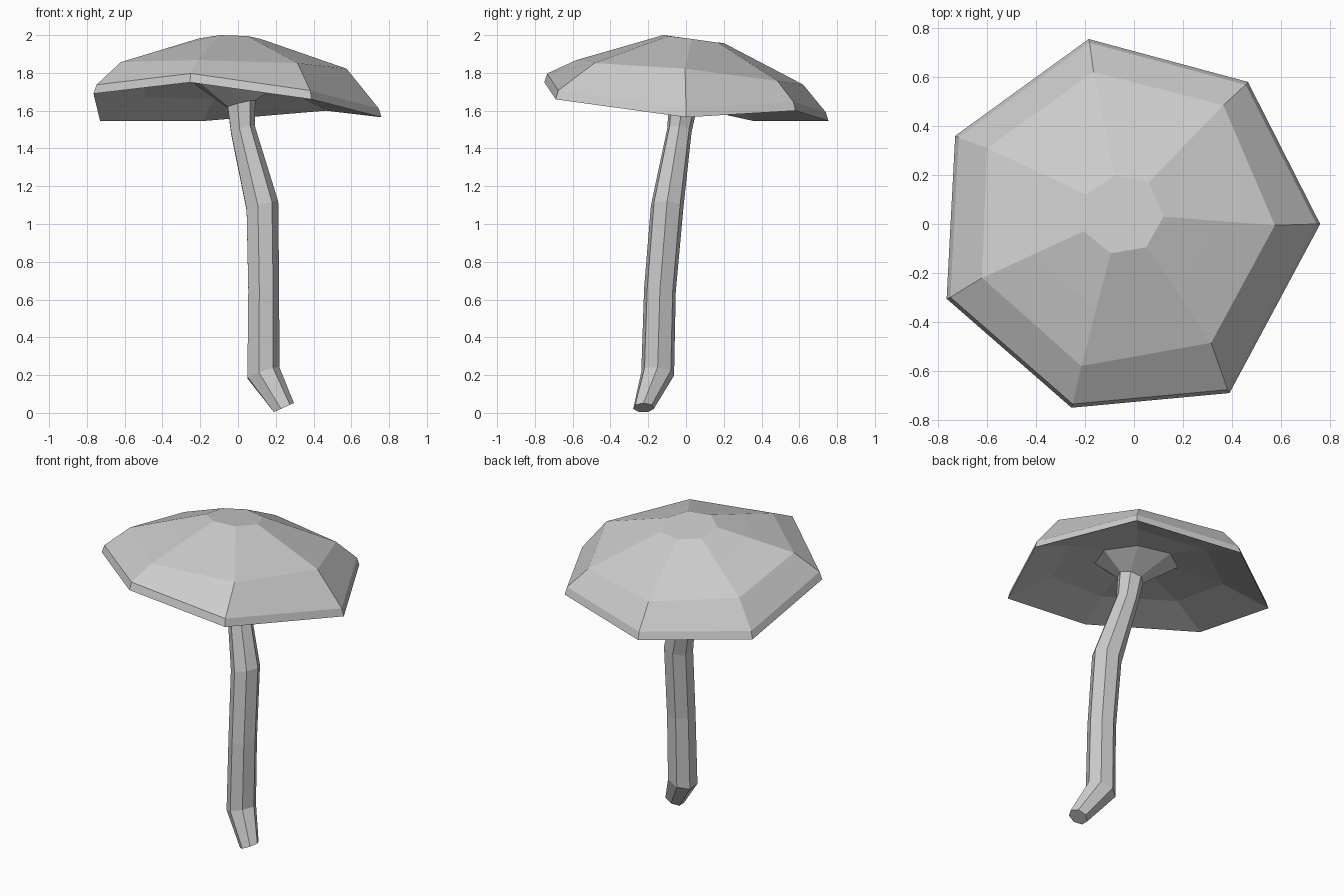
import bpy, bmesh
from math import cos, sin, tau
from mathutils import Vector

if "Cube" in bpy.data.objects:
    bpy.data.objects.remove(bpy.data.objects["Cube"])

SIDES = 7


def ring(cx, cy, cz, r, sx=0.0, sy=0.0):
    """Seven-sided ring, tilted by slopes sx and sy."""
    pts = []
    for i in range(SIDES):
        x, y = r * cos(tau * i / SIDES), r * sin(tau * i / SIDES)
        pts.append(Vector((cx + x, cy + y, cz + sx * x + sy * y)))
    return pts


def blend(a, b, t, lift=0.0):
    return [p.lerp(q, t) + Vector((0, 0, lift)) for p, q in zip(a, b)]


def skin(name, rings, cap_start=False, cap_end=False):
    """Join successive rings with flat quads."""
    bm = bmesh.new()
    rows = [[bm.verts.new(p) for p in r] for r in rings]
    for a, b in zip(rows, rows[1:]):
        for i in range(SIDES):
            j = (i + 1) % SIDES
            bm.faces.new((a[i], a[j], b[j], b[i]))
    if cap_start:
        bm.faces.new(rows[0][::-1])
    if cap_end:
        bm.faces.new(rows[-1])
    me = bpy.data.meshes.new(name)
    bm.to_mesh(me)
    bm.free()
    ob = bpy.data.objects.new(name, me)
    bpy.context.collection.objects.link(ob)
    return ob


# Irregular cap outlines, counter-clockwise from the right-hand corner
rim_low = [Vector(p) for p in (
    (0.76, 0.0, 1.565), (0.465, 0.58, 1.60), (-0.185, 0.755, 1.545),
    (-0.73, 0.36, 1.545), (-0.765, -0.305, 1.69), (-0.255, -0.75, 1.75),
    (0.39, -0.69, 1.66))]
shoulder = [Vector(p) for p in (
    (0.575, -0.005, 1.822), (0.365, 0.485, 1.757), (-0.165, 0.62, 1.738),
    (-0.6, 0.31, 1.76), (-0.62, -0.22, 1.857), (-0.215, -0.58, 1.868),
    (0.315, -0.485, 1.852))]
crown = [Vector(p) for p in (
    (0.12, 0.03, 1.98), (0.06, 0.17, 1.96), (-0.08, 0.2, 1.958),
    (-0.195, 0.12, 1.965), (-0.205, -0.03, 1.983), (-0.095, -0.12, 2.0),
    (0.05, -0.095, 1.995))]
rim_top = [Vector((p.x * 0.98, p.y * 0.98, p.z + 0.047)) for p in rim_low]

# Flared collar where the stem meets the hollow underside
collar = ring(-0.02, 0.0, 1.755, 0.25, -0.05, -0.13)

# Cap: underside, rim, dome and flat crown
skin("mushroom_cap",
     [collar, blend(rim_low, collar, 0.5, 0.025), rim_low, rim_top, shoulder,
      blend(shoulder, crown, 0.5), crown], cap_end=True)

# Bent stem: x, y, z, radius, tilt in x, tilt in y
stem = [(0.24, -0.225, 0.027, 0.056, 0.45, 0.0),
        (0.13, -0.15, 0.213, 0.089, 0.33, -0.1),
        (0.132, -0.138, 0.65, 0.086, 0.0, -0.1),
        (0.125, -0.1, 1.095, 0.088, 0.28, -0.1),
        (0.023, -0.035, 1.5, 0.066, 0.3, -0.15),
        (0.015, -0.015, 1.635, 0.077, 0.25, -0.1)]
skin("mushroom_stem", [ring(*s) for s in stem] + [collar], cap_start=True)
